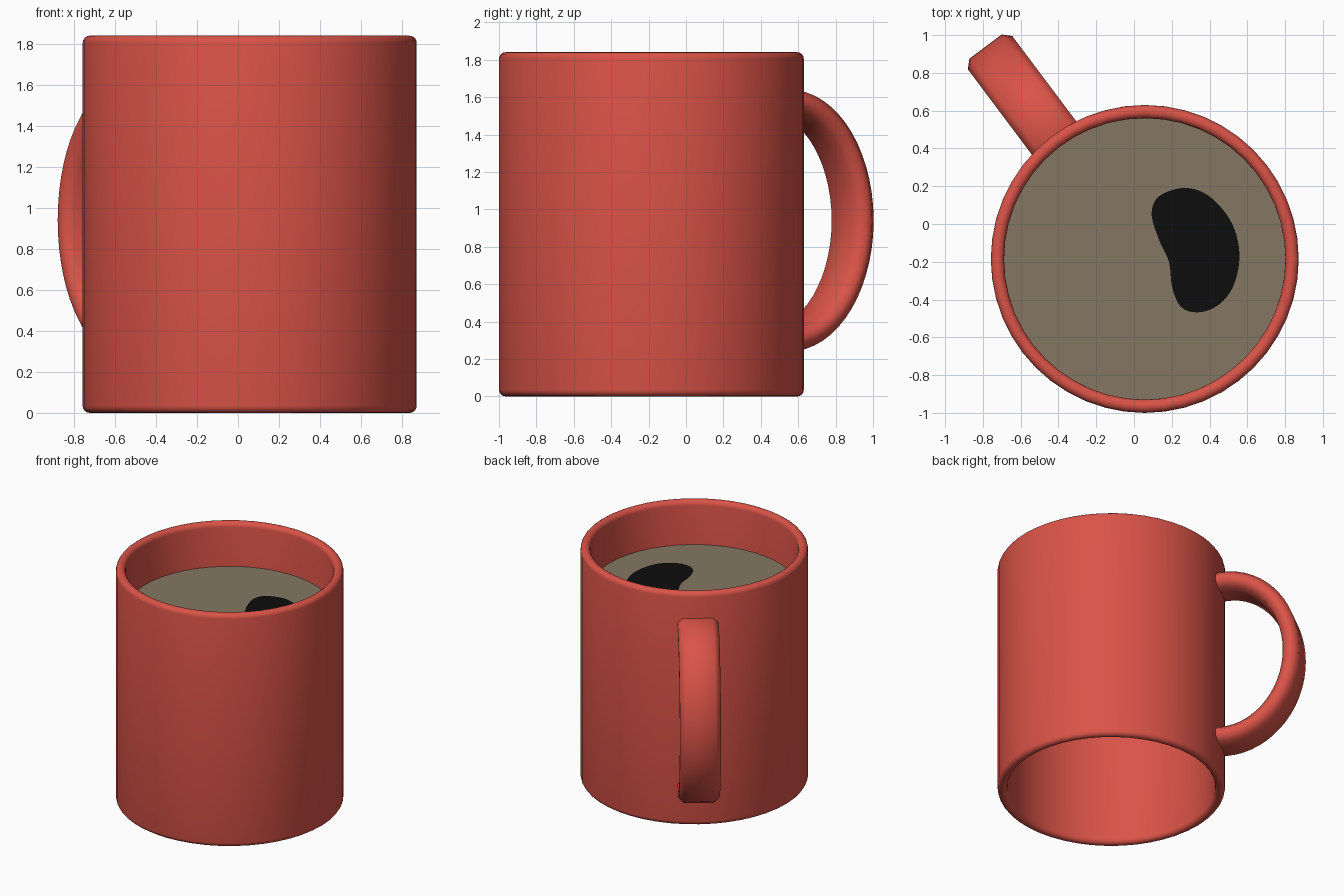
import bpy, bmesh, math
from mathutils import Vector

if "Cube" in bpy.data.objects:
    bpy.data.objects.remove(bpy.data.objects["Cube"])

CX, CY = 0.057, -0.185          # cup axis
R_OUT, R_IN, HEIGHT = 0.815, 0.745, 1.84
LIQUID_Z = 1.495


def material(name, rgb):
    m = bpy.data.materials.new(name)
    m.diffuse_color = (*rgb, 1.0)
    m.use_nodes = True
    m.node_tree.nodes["Principled BSDF"].inputs["Base Color"].default_value = m.diffuse_color
    return m


red = material("red glaze", (0.70, 0.087, 0.064))
brown = material("muddy brown liquid", (0.235, 0.187, 0.125))
black = material("black", (0.004, 0.004, 0.004))


def make_object(name, bm, mat, smooth=None):
    bmesh.ops.recalc_face_normals(bm, faces=bm.faces)
    me = bpy.data.meshes.new(name)
    bm.to_mesh(me)
    bm.free()
    me.materials.append(mat)
    ob = bpy.data.objects.new(name, me)
    bpy.context.collection.objects.link(ob)
    if smooth:
        bpy.ops.object.select_all(action='DESELECT')
        ob.select_set(True)
        bpy.context.view_layer.objects.active = ob
        bpy.ops.object.shade_smooth_by_angle(angle=math.radians(smooth))
    return ob


def skin(bm, rings, close_rings):
    """Join rings of points (each ring closed) with quads."""
    rows = [[bm.verts.new(p) for p in ring] for ring in rings]
    n = len(rows[0])
    for i in range(len(rows) if close_rings else len(rows) - 1):
        a, b = rows[i], rows[(i + 1) % len(rows)]
        for j in range(n):
            k = (j + 1) % n
            bm.faces.new((a[j], a[k], b[k], b[j]))
    return rows


# Cup wall: open tube with rounded rims at both ends
rr = (R_OUT - R_IN) / 2
rm = (R_OUT + R_IN) / 2
arc = [math.pi * i / 8 for i in range(9)]
profile = [(rm + rr * math.cos(t), HEIGHT - rr + rr * math.sin(t)) for t in arc]
profile += [(rm - rr * math.cos(t), rr - rr * math.sin(t)) for t in arc]
SIDES = 48
bm = bmesh.new()
rings = []
for s in range(SIDES):
    a = 2 * math.pi * s / SIDES
    rings.append([(CX + r * math.cos(a), CY + r * math.sin(a), z) for r, z in profile])
skin(bm, rings, True)
make_object("cup_wall", bm, red, 40)

# Handle: chamfered strap swept along a half ellipse
out = Vector((-0.6, 0.8, 0))
side = Vector((0.8, 0.6, 0))
up = Vector((0, 0, 1))
centre = Vector((CX, CY, 0.94)) + out * 0.84
A, B = 0.505, 0.64              # ellipse half axes of the strap's middle line
W, T, C = 0.147, 0.06, 0.04     # half width, half thickness, chamfer
section = [(W, T - C), (W - C, T), (C - W, T), (-W, T - C),
           (-W, C - T), (C - W, -T), (W - C, -T), (W, C - T)]
rings = []
STEPS = 32
for i in range(STEPS + 1):
    t = math.radians(-97.5 + 195 * i / STEPS)
    mid = centre + out * (A * math.cos(t)) + up * (B * math.sin(t))
    normal = (out * (B * math.cos(t)) + up * (A * math.sin(t))).normalized()
    rings.append([mid + side * u + normal * v for u, v in section])
bm = bmesh.new()
rows = skin(bm, rings, False)
bm.faces.new(rows[0])
bm.faces.new(rows[-1])
make_object("handle", bm, red, 50)

# Liquid surface
bm = bmesh.new()
bmesh.ops.create_circle(bm, cap_ends=True, segments=SIDES, radius=R_IN + 0.004)
bmesh.ops.translate(bm, verts=bm.verts, vec=(CX, CY, LIQUID_Z))
make_object("liquid", bm, brown)

# Dark bean-shaped patch floating on the liquid
outline = [(0.25, 0.19), (0.13, 0.145), (0.093, 0.05), (0.135, -0.09), (0.185, -0.2),
           (0.203, -0.34), (0.25, -0.44), (0.335, -0.468), (0.43, -0.44), (0.51, -0.36),
           (0.552, -0.24), (0.555, -0.12), (0.52, 0.0), (0.45, 0.10), (0.36, 0.17)]


def catmull(p0, p1, p2, p3, t):
    return 0.5 * (2 * p1 + (p2 - p0) * t + (2 * p0 - 5 * p1 + 4 * p2 - p3) * t * t
                  + (3 * p1 - p0 - 3 * p2 + p3) * t ** 3)


pts = [Vector((x, y, LIQUID_Z + 0.006)) for x, y in outline]
n = len(pts)
bm = bmesh.new()
top = [bm.verts.new(catmull(pts[i - 1], pts[i], pts[(i + 1) % n], pts[(i + 2) % n], k / 4))
       for i in range(n) for k in range(4)]
face = bm.faces.new(top)
ext = bmesh.ops.extrude_face_region(bm, geom=[face], use_keep_orig=True)
lower = [g for g in ext["geom"] if isinstance(g, bmesh.types.BMVert)]
bmesh.ops.translate(bm, verts=lower, vec=(0, 0, -0.005))
make_object("floating_patch", bm, black)
